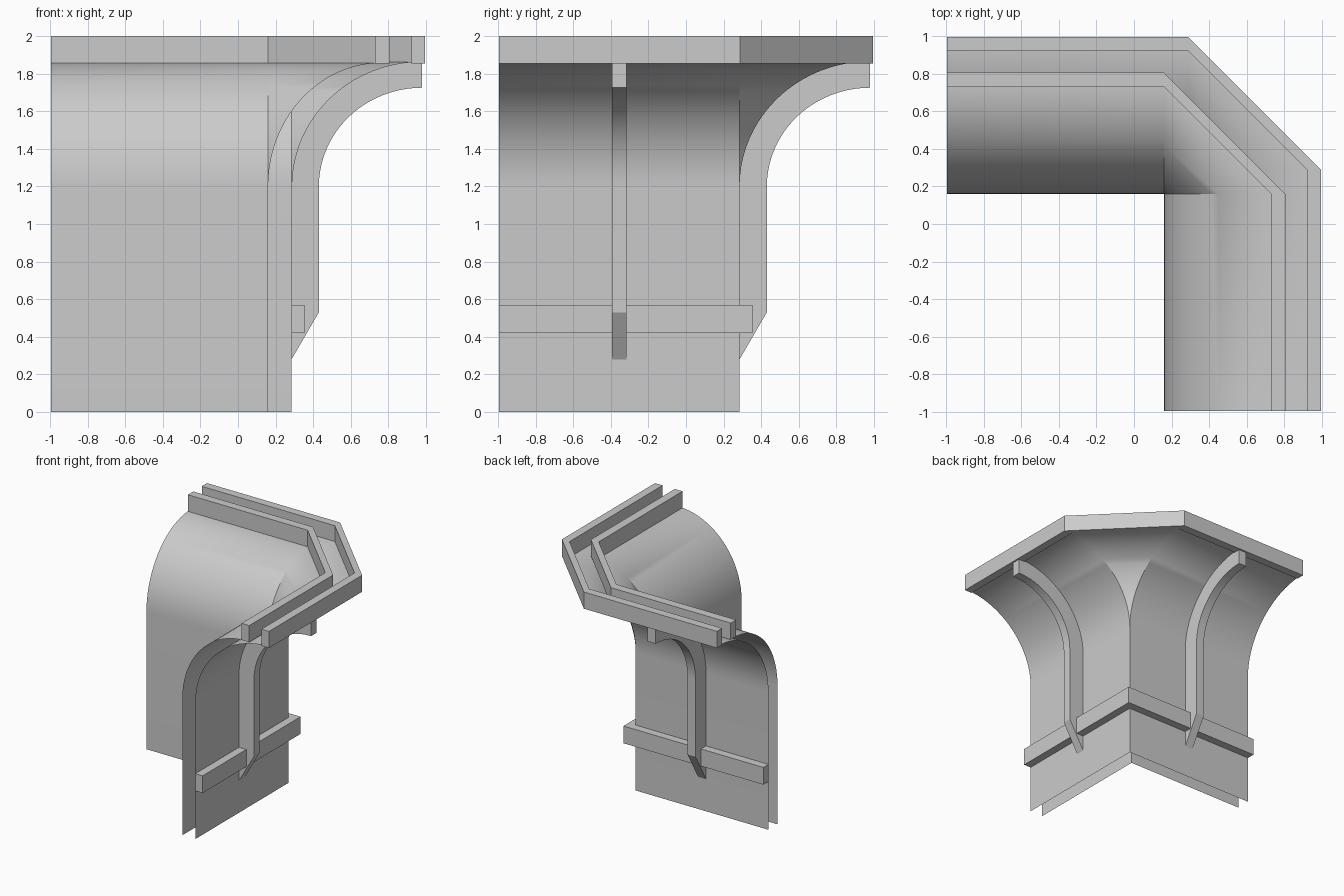
import bpy, bmesh, math

if "Cube" in bpy.data.objects:
    bpy.data.objects.remove(bpy.data.objects["Cube"])

E = 0.995   # half extent of the corner piece
ZS = 1.2    # height where the walls begin to flare


def finish(name, bm, closed=True):
    bmesh.ops.remove_doubles(bm, verts=bm.verts, dist=1e-5)
    if closed:
        bmesh.ops.recalc_face_normals(bm, faces=bm.faces)
    me = bpy.data.meshes.new(name)
    bm.to_mesh(me)
    bm.free()
    ob = bpy.data.objects.new(name, me)
    bpy.context.collection.objects.link(ob)
    bpy.context.view_layer.objects.active = ob
    ob.select_set(True)
    bpy.ops.object.shade_smooth_by_angle(angle=math.radians(30))
    ob.select_set(False)
    return ob


def corner_sweep(name, profile, corner=None, closed=True):
    """Run a (distance, height) profile round the L; corner=None gives a mitre."""
    bm = bmesh.new()
    rows = []
    for d, z in profile:
        c = d if corner is None else corner
        pts = [(-E, d), (c, d), (d, c), (d, -E)]
        rows.append([bm.verts.new((x, y, z)) for x, y in pts])
    n = len(rows)
    for i in range(n if closed else n - 1):
        a, b = rows[i], rows[(i + 1) % n]
        for k in range(3):
            bm.faces.new((a[k], b[k], b[k + 1], a[k + 1]))
    if closed:
        for k in (0, 3):
            bm.faces.new([r[k] for r in rows])
    return finish(name, bm, closed)


def arc(x0, x1, z1, n=20):
    """Quarter ellipse from a vertical wall at x0 out to (x1, z1)."""
    return [(x1 - (x1 - x0) * math.cos(t), ZS + (z1 - ZS) * math.sin(t))
            for t in (math.pi / 2 * i / n for i in range(n + 1))]


def box_profile(d0, d1, z0, z1):
    return [(d0, z0), (d1, z0), (d1, z1), (d0, z1)]


# Inner and outer flared wall skins
corner_sweep("inner_wall", [(0.16, 0)] + arc(0.16, 0.765, 1.857), 0.16, False)
corner_sweep("outer_wall", [(0.285, 0)] + arc(0.285, 0.98, 1.865), 0.285, False)

# Chamfered top rails and lower moulding
corner_sweep("inner_top_rail", box_profile(0.73, 0.805, 1.855, 2.0), 0.16)
corner_sweep("outer_top_rail", box_profile(0.922, E, 1.855, 2.0), 0.288)
corner_sweep("lower_band", box_profile(0.285, 0.355, 0.42, 0.57))

# Curved support brackets, one on each arm
side = ([(0.285, 0.28), (0.43, 0.53)] + arc(0.43, 0.98, 1.725)
        + arc(0.285, 0.98, 1.865)[::-1])
for name, swap in (("right_bracket", False), ("back_bracket", True)):
    bm = bmesh.new()
    ends = []
    for s in (-0.393, -0.316):
        ends.append([bm.verts.new((s, d, z) if swap else (d, s, z)) for d, z in side])
    n = len(side)
    for i in range(n):
        j = (i + 1) % n
        bm.faces.new((ends[0][i], ends[0][j], ends[1][j], ends[1][i]))
    for e in ends:
        bm.faces.new(e)
    finish(name, bm)
